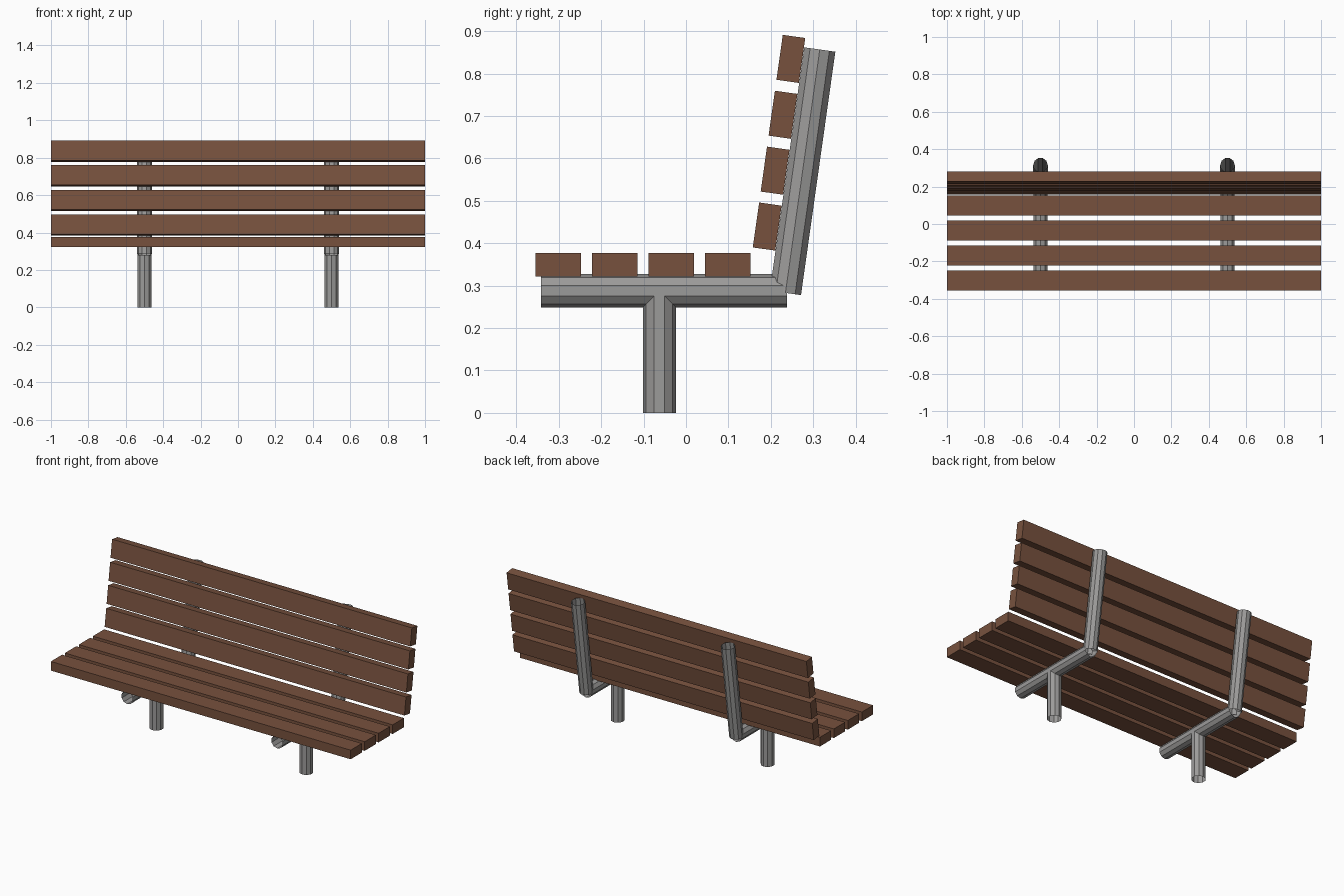
import bpy, bmesh, math
from mathutils import Vector, Matrix

if "Cube" in bpy.data.objects:
    bpy.data.objects.remove(bpy.data.objects["Cube"])

R = 0.039          # tube radius
SIDES = 10         # tube facets
TILT = math.radians(8.05)


def material(name, rgb):
    m = bpy.data.materials.new(name)
    m.diffuse_color = (*rgb, 1.0)
    m.use_nodes = True
    m.node_tree.nodes["Principled BSDF"].inputs["Base Color"].default_value = m.diffuse_color
    return m


WOOD = material("brown wood", (0.185, 0.083, 0.048))
STEEL = material("grey steel", (0.33, 0.325, 0.32))


def add_object(name, bm, mat):
    me = bpy.data.meshes.new(name)
    bmesh.ops.recalc_face_normals(bm, faces=bm.faces)
    bm.to_mesh(me)
    bm.free()
    me.materials.append(mat)
    ob = bpy.data.objects.new(name, me)
    bpy.context.collection.objects.link(ob)
    return ob


def slat(name, y, z, depth, height, tilt=0.0):
    bm = bmesh.new()
    mat = (Matrix.Translation((0, y, z)) @ Matrix.Rotation(-tilt, 4, 'X')
           @ Matrix.Diagonal((2.0, depth, height, 1)))
    bmesh.ops.create_cube(bm, size=1.0, matrix=mat)
    return add_object(name, bm, WOOD)


def tube(name, start, end, first):
    """Open faceted pipe; 'first' is the direction of its first corner."""
    a, b = Vector(start), Vector(end)
    axis = (b - a).normalized()
    u = Vector(first)
    u = (u - axis * u.dot(axis)).normalized()
    v = axis.cross(u)
    bm = bmesh.new()
    rings = []
    for p in (a, b):
        ring = []
        for i in range(SIDES):
            t = 2 * math.pi * i / SIDES
            ring.append(bm.verts.new(p + R * (u * math.cos(t) + v * math.sin(t))))
        rings.append(ring)
    for i in range(SIDES):
        j = (i + 1) % SIDES
        bm.faces.new((rings[0][i], rings[0][j], rings[1][j], rings[1][i]))
    return add_object(name, bm, STEEL)


# Seat and backrest slats
for i in range(4):
    slat(f"seat_slat_{i + 1}", -0.301 + 0.1333 * i, 0.3495, 0.107, 0.055)
    slat(f"back_slat_{i + 1}", 0.1915 + 0.0186 * i, 0.4395 + 0.1318 * i,
         0.0535, 0.107, TILT)

# Tubular frames: leg, seat rail and back rail on each side
for side, x in (("left", -0.5), ("right", 0.5)):
    tube(f"{side}_leg", (x, -0.063, 0), (x, -0.063, 0.28), (0, 1, 0))
    tube(f"{side}_seat_rail", (x, -0.342, 0.288), (x, 0.238, 0.288), (0, 0, 1))
    tube(f"{side}_back_rail", (x, 0.2345, 0.283), (x, 0.3155, 0.857), (1, 0, 0))
